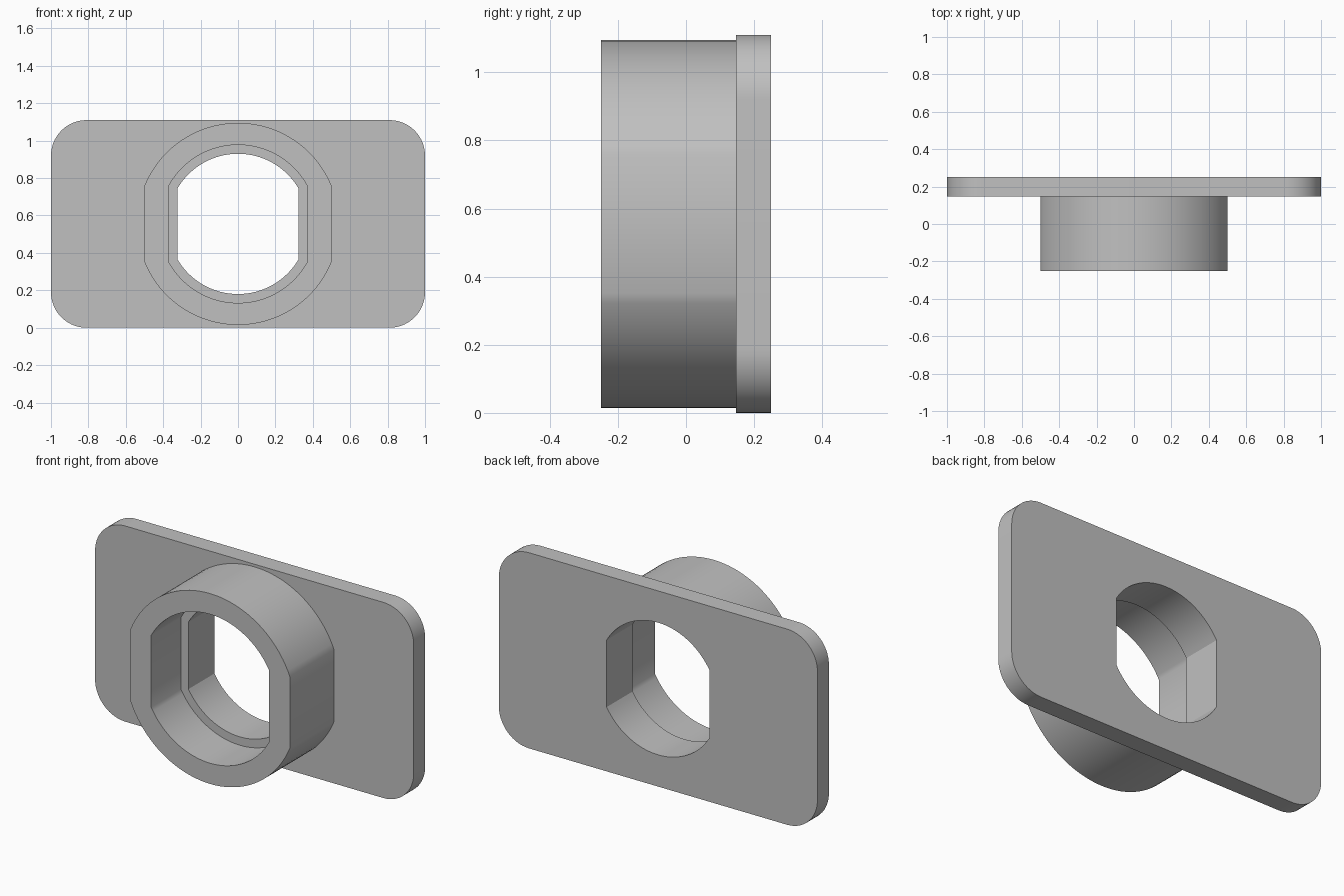
import bpy, bmesh, math

cube = bpy.data.objects.get("Cube")
if cube:
    bpy.data.objects.remove(cube, do_unlink=True)

WIDTH, HEIGHT, CORNER = 2.0, 1.11, 0.19
MID = HEIGHT / 2
FRONT, LEDGE, PLATE, BACK = -0.25, 0.017, 0.147, 0.25


def arc(cx, cz, radius, start, end, steps):
    """Points of a circular arc in the x-z plane."""
    angles = [start + (end - start) * i / steps for i in range(steps + 1)]
    return [(cx + radius * math.cos(a), cz + radius * math.sin(a)) for a in angles]


def flatted_circle(radius, flat):
    """A circle with its two sides cut flat at x = +-flat."""
    a = math.acos(flat / radius)
    return (arc(0, MID, radius, a, math.pi - a, 40)
            + arc(0, MID, radius, math.pi + a, 2 * math.pi - a, 40))


def rounded_rectangle():
    points = []
    for i, (sx, sz) in enumerate([(1, 1), (-1, 1), (-1, -1), (1, -1)]):
        start = i * math.pi / 2
        points += arc(sx * (WIDTH / 2 - CORNER), MID + sz * (MID - CORNER),
                      CORNER, start, start + math.pi / 2, 14)
    return points


bm = bmesh.new()


def ring(points, y):
    verts = [bm.verts.new((x, y, z)) for x, z in points]
    for i, v in enumerate(verts):
        bm.edges.new((verts[i - 1], v))
    return verts


def wall(a, b):
    """Quads between two rings of equal length."""
    for i in range(len(a)):
        bm.faces.new((a[i - 1], a[i], b[i], b[i - 1]))


def ring_edges(verts):
    return [bm.edges.get((verts[i - 1], v)) for i, v in enumerate(verts)]


def flat_face(outer, inner):
    """Flat face between an outline and the hole in it."""
    bmesh.ops.triangle_fill(bm, edges=ring_edges(outer) + ring_edges(inner),
                            use_beauty=True, normal=(0, -1, 0))


outline = rounded_rectangle()
collar = flatted_circle(0.54, 0.5)
bore = flatted_circle(0.4225, 0.37)
opening = flatted_circle(0.375, 0.323)

# Rings along the depth
plate_front, plate_back = ring(outline, PLATE), ring(outline, BACK)
collar_front, collar_back = ring(collar, FRONT), ring(collar, PLATE)
bore_front, bore_back = ring(bore, FRONT), ring(bore, LEDGE)
opening_front, opening_back = ring(opening, LEDGE), ring(opening, BACK)

# Plate rim, collar side, bore and through opening
wall(plate_front, plate_back)
wall(collar_front, collar_back)
wall(bore_front, bore_back)
wall(opening_front, opening_back)

# Collar rim and inner ledge
wall(collar_front, bore_front)
wall(bore_back, opening_front)

# Plate front and back
flat_face(plate_front, collar_back)
flat_face(plate_back, opening_back)

bmesh.ops.recalc_face_normals(bm, faces=bm.faces)
mesh = bpy.data.meshes.new("flanged_collar")
bm.to_mesh(mesh)
bm.free()
body = bpy.data.objects.new("flanged_collar", mesh)
bpy.context.collection.objects.link(body)

# Plain grey
grey = bpy.data.materials.new("light_grey")
grey.use_nodes = True
colour = (0.53, 0.53, 0.53, 1)
grey.diffuse_color = colour
grey.node_tree.nodes["Principled BSDF"].inputs["Base Color"].default_value = colour
mesh.materials.append(grey)

bpy.ops.object.select_all(action="DESELECT")
body.select_set(True)
bpy.context.view_layer.objects.active = body
bpy.ops.object.shade_smooth_by_angle(angle=math.radians(32))
